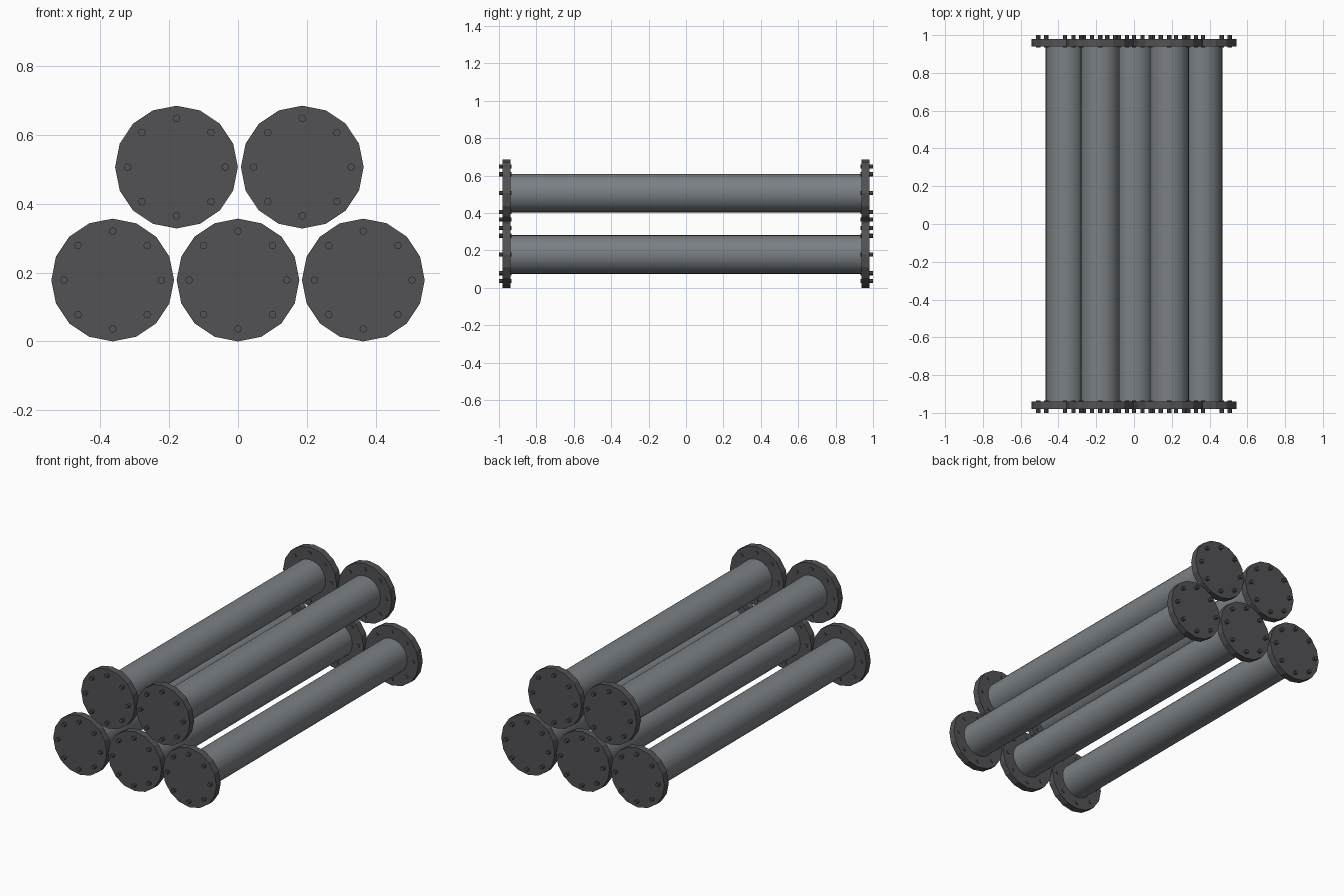
import bpy, math
from mathutils import Matrix

if "Cube" in bpy.data.objects:
    bpy.data.objects.remove(bpy.data.objects["Cube"])

TUBE_R, FLANGE_R, BOLT_R, BOLT_RING = 0.103, 0.1785, 0.011, 0.142
FLANGE_IN, FLANGE_OUT = 0.939, 0.98      # distance of flange faces from the middle
BOLT_IN, BOLT_OUT = 0.934, 1.0


def material(name, colour):
    m = bpy.data.materials.new(name)
    m.diffuse_color = (*colour, 1)
    m.use_nodes = True
    m.node_tree.nodes["Principled BSDF"].inputs["Base Color"].default_value = m.diffuse_color
    return m


steel = material("pipe steel grey", (0.195, 0.215, 0.232))
dark = material("dark flange grey", (0.085, 0.084, 0.092))


def rod(name, x, z, y0, y1, radius, sides, mat, smooth=False):
    """Cylinder lying along y from y0 to y1."""
    bpy.ops.mesh.primitive_cylinder_add(vertices=sides, radius=radius, depth=abs(y1 - y0))
    ob = bpy.context.object
    ob.name = name
    ob.data.transform(Matrix.Rotation(math.pi / 2, 4, 'X'))
    ob.location = (x, (y0 + y1) / 2, z)
    ob.data.materials.append(mat)
    if smooth:
        bpy.ops.object.shade_smooth_by_angle(angle=math.radians(40))
    return ob


def bolt_ring(name, x, z, side):
    """Eight studs passing through one flange, joined into one object."""
    bolts = []
    for i in range(8):
        a = i * math.pi / 4
        bolts.append(rod(name, x + BOLT_RING * math.cos(a), z + BOLT_RING * math.sin(a),
                         side * BOLT_IN, side * BOLT_OUT, BOLT_R, 8, dark))
    bpy.ops.object.select_all(action='DESELECT')
    for b in bolts:
        b.select_set(True)
    bpy.context.view_layer.objects.active = bolts[0]
    bpy.ops.object.join()
    bolts[0].name = name


# Stack of flanged pipes: three below, two above
stack = {
    "lower_left": (-0.3645, 0.1785),
    "lower_middle": (0.0, 0.1785),
    "lower_right": (0.3645, 0.1785),
    "upper_left": (-0.179, 0.507),
    "upper_right": (0.187, 0.507),
}
for label, (x, z) in stack.items():
    rod(label + "_pipe", x, z, -FLANGE_IN - 0.005, FLANGE_IN + 0.005, TUBE_R, 32, steel, True)
    for end, side in (("front", -1), ("back", 1)):
        rod(f"{label}_{end}_flange", x, z, side * FLANGE_IN, side * FLANGE_OUT,
            FLANGE_R, 16, dark)
        bolt_ring(f"{label}_{end}_bolts", x, z, side)
